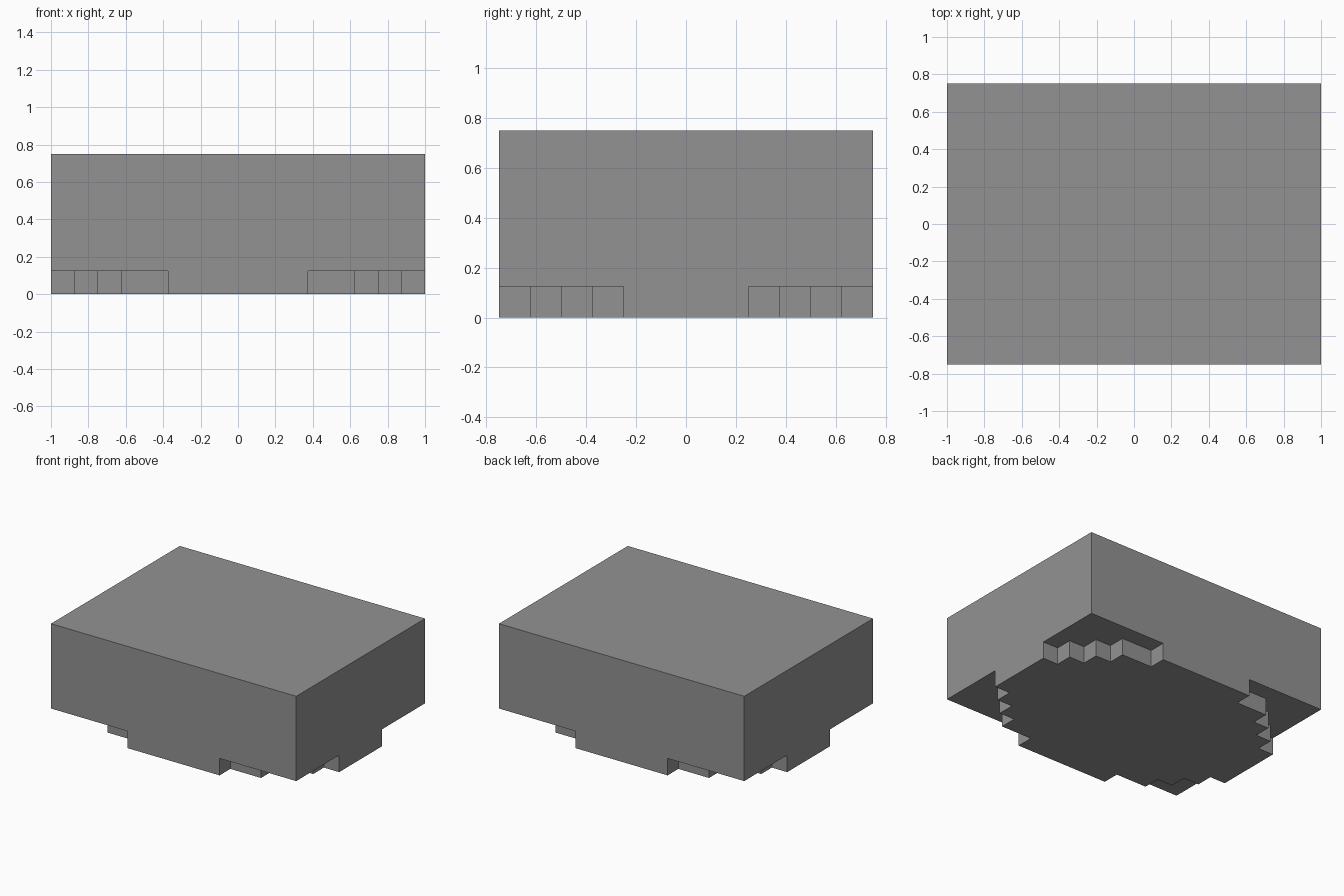
import bpy
import bmesh
from mathutils import Matrix

if "Cube" in bpy.data.objects:
    bpy.data.objects.remove(bpy.data.objects["Cube"], do_unlink=True)

UNIT = 0.125                      # size of one step
HALF_X, HALF_Y, HEIGHT = 1.0, 0.75, 0.75

grey = bpy.data.materials.new("mid grey")
grey.use_nodes = True
colour = (0.29, 0.29, 0.29, 1)
grey.diffuse_color = colour
grey.node_tree.nodes["Principled BSDF"].inputs["Base Color"].default_value = colour


def make_object(name, bm):
    bmesh.ops.recalc_face_normals(bm, faces=bm.faces)
    mesh = bpy.data.meshes.new(name)
    bm.to_mesh(mesh)
    bm.free()
    mesh.materials.append(grey)
    obj = bpy.data.objects.new(name, mesh)
    bpy.context.collection.objects.link(obj)
    return obj


# Main block
bm = bmesh.new()
bmesh.ops.create_cube(bm, size=1, matrix=Matrix.Translation((0, 0, HEIGHT / 2))
                      @ Matrix.Diagonal((2 * HALF_X, 2 * HALF_Y, HEIGHT, 1)))
block = make_object("block", bm)

# Staircase cutter for the underside of each corner, in step units
stairs = [(9, 2), (7, 2), (7, 3), (6, 3), (6, 4), (5, 4),
          (5, 5), (3, 5), (3, 7), (9, 7)]
bm = bmesh.new()
for sx in (-1, 1):
    for sy in (-1, 1):
        verts = [bm.verts.new((sx * x * UNIT, sy * y * UNIT, -UNIT))
                 for x, y in stairs]
        face = bm.faces.new(verts)
        extruded = bmesh.ops.extrude_face_region(bm, geom=[face], use_keep_orig=True)
        top = [v for v in extruded["geom"] if isinstance(v, bmesh.types.BMVert)]
        bmesh.ops.translate(bm, verts=top, vec=(0, 0, 2 * UNIT))
cutter = make_object("corner_cutter", bm)
cutter.hide_render = True

# Carve the stepped base
cut = block.modifiers.new("stepped corners", 'BOOLEAN')
cut.operation = 'DIFFERENCE'
cut.solver = 'EXACT'
cut.object = cutter
bpy.context.view_layer.objects.active = block
bpy.ops.object.modifier_apply(modifier=cut.name)
bpy.data.objects.remove(cutter, do_unlink=True)
